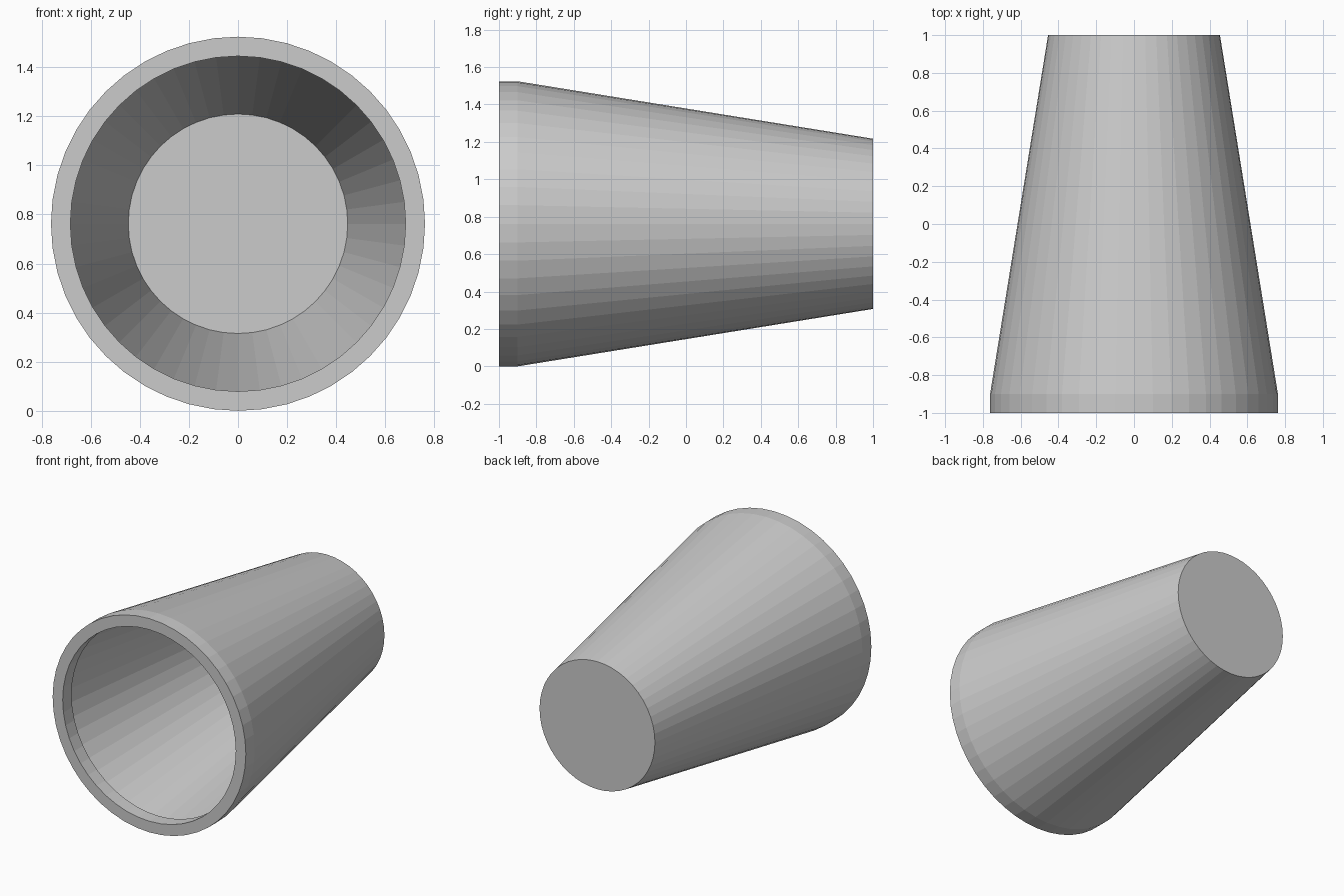
import bpy, bmesh
from math import cos, sin, tau

if "Cube" in bpy.data.objects:
    bpy.data.objects.remove(bpy.data.objects["Cube"])

SIDES = 48
AXIS_Z = 0.762

# (radius, y) profile: outer base, tapered wall, mouth band, lip, undercut, inner wall, inner floor
PROFILE = [(0.455, 1.0), (0.762, -0.9), (0.762, -1.0), (0.683, -1.0),
           (0.683, -0.9), (0.753, -0.9), (0.447, 0.99)]


def lathe(name, profile, sides):
    bm = bmesh.new()
    rings = [[bm.verts.new((r * cos(tau * i / sides), y, AXIS_Z + r * sin(tau * i / sides)))
              for i in range(sides)] for r, y in profile]
    for a, b in zip(rings, rings[1:]):
        for i in range(sides):
            j = (i + 1) % sides
            bm.faces.new((a[i], a[j], b[j], b[i]))
    # close both the outer base and the inner floor
    bm.faces.new(rings[0])
    bm.faces.new(rings[-1])
    bmesh.ops.recalc_face_normals(bm, faces=bm.faces)
    mesh = bpy.data.meshes.new(name)
    bm.to_mesh(mesh)
    bm.free()
    obj = bpy.data.objects.new(name, mesh)
    bpy.context.collection.objects.link(obj)
    return obj


# Tapered cup lying on its side, mouth facing the front
lathe("tapered_cup", PROFILE, SIDES)
